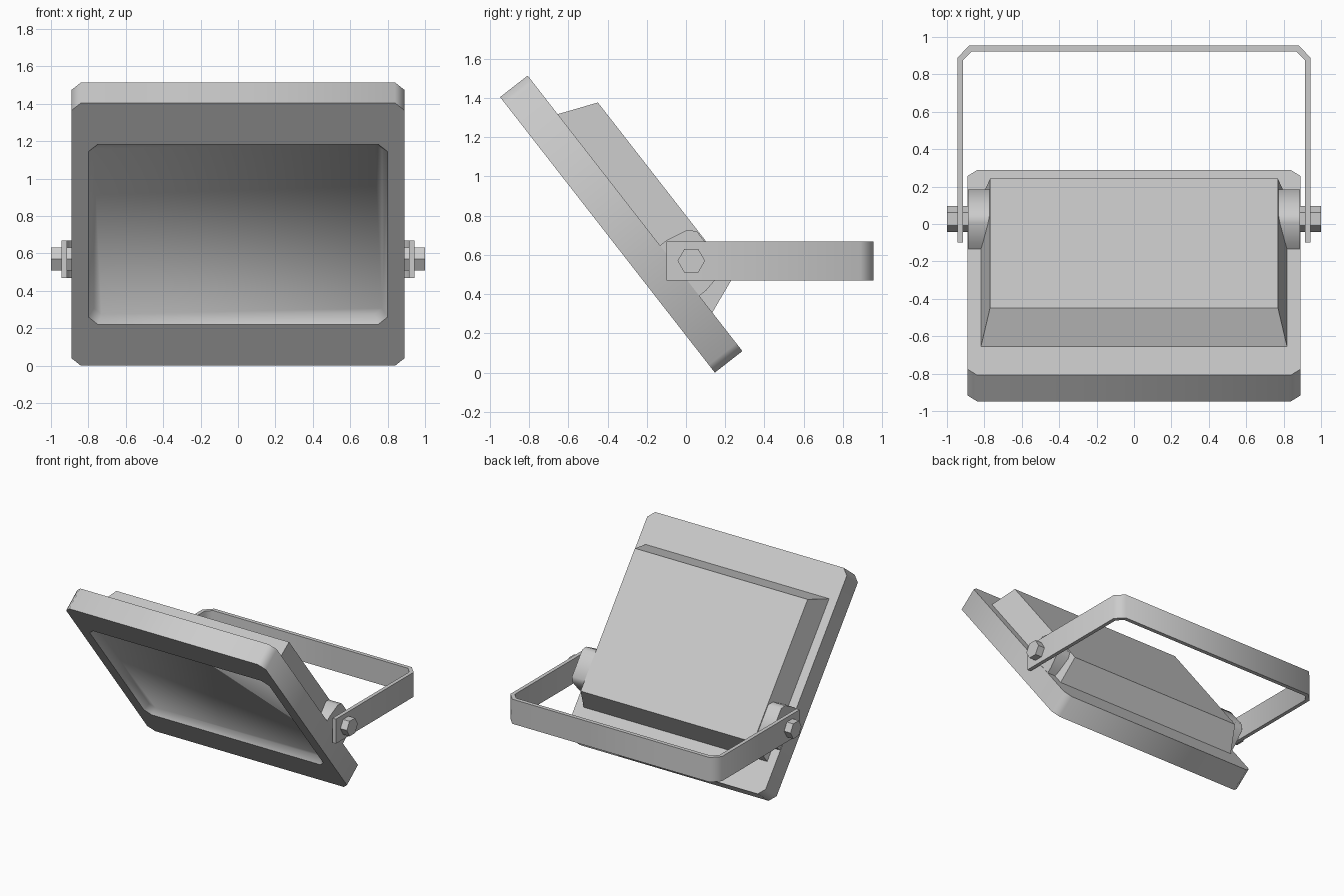
import bpy, bmesh, math
from mathutils import Vector

if "Cube" in bpy.data.objects:
    bpy.data.objects.remove(bpy.data.objects["Cube"])

UP = Vector((0, -0.615, 0.789))      # up along the tilted lamp
BACK = Vector((0, 0.789, 0.615))     # out of the lamp's rear
ORIGIN = Vector((0, 0.147, 0.0))


def tilt(x, a, b):
    return ORIGIN + Vector((x, 0, 0)) + UP * a + BACK * b


def rect(hx, ha, b, c=0.0):
    """Tilted rectangle centred on the lamp, with optional cut corners."""
    mid = 0.89
    if c == 0:
        pts = [(hx, ha), (-hx, ha), (-hx, -ha), (hx, -ha)]
    else:
        pts = [(hx, ha - c), (hx - c, ha), (c - hx, ha), (-hx, ha - c),
               (-hx, c - ha), (c - hx, -ha), (hx - c, -ha), (hx, c - ha)]
    return [tilt(x, mid + a, b) for x, a in pts]


def loft(name, loops, soft_first=False):
    """Solid through matching loops, smooth except at edges over 50 degrees."""
    bm = bmesh.new()
    rings = [[bm.verts.new(p) for p in loop] for loop in loops]
    n = len(rings[0])
    for r, s in zip(rings, rings[1:]):
        for i in range(n):
            j = (i + 1) % n
            bm.faces.new((r[i], r[j], s[j], s[i]))
    bm.faces.new(rings[0])
    bm.faces.new(rings[-1])
    bmesh.ops.recalc_face_normals(bm, faces=bm.faces)
    soft = set(rings[0]) if soft_first else set()
    for f in bm.faces:
        f.smooth = True
    for e in bm.edges:
        touches_soft = any(v in soft for v in e.verts)
        e.smooth = touches_soft or e.calc_face_angle() < math.radians(50)
    me = bpy.data.meshes.new(name)
    bm.to_mesh(me)
    bm.free()
    ob = bpy.data.objects.new(name, me)
    bpy.context.collection.objects.link(ob)
    return ob


# Lamp frame with a shallow, softly shaded recess in front
loft("lamp_frame", [rect(0.77, 0.58, 0.05, 0.04), rect(0.80, 0.61, 0, 0.05),
                    rect(0.89, 0.89, 0, 0.05), rect(0.89, 0.89, 0.178, 0.05)],
     soft_first=True)

# Tapered rear housing
loft("rear_housing", [rect(0.82, 0.644, 0.17), rect(0.77, 0.562, 0.376)])

# Pivot bosses and hex bolts on both sides
boss = [(0.163, 0.17), (0.163, 0.22), (0.14, 0.335), (0.105, 0.37),
        (-0.105, 0.37), (-0.14, 0.335), (-0.163, 0.22), (-0.163, 0.17)]
for side, s in (("left", -1), ("right", 1)):
    loft(side + "_pivot_boss",
         [[tilt(s * x, 0.52 + a, b) for a, b in boss] for x in (0.74, 0.887)])
    loft(side + "_bolt",
         [[Vector((s * x, 0.027 + 0.07 * math.cos(i * math.pi / 3),
                   0.57 + 0.07 * math.sin(i * math.pi / 3))) for i in range(6)]
          for x in (0.87, 1.0)])

# U-shaped mounting bracket
outer = [(0.943, -0.10), (0.943, 0.89), (0.88, 0.955)]
inner = [(0.868, 0.923), (0.913, 0.877), (0.913, -0.10)]
half = inner[::-1]
profile = (outer + [(-x, y) for x, y in outer[::-1]]
           + [(-x, y) for x, y in half] + inner)
loft("mounting_bracket",
     [[Vector((x, y, z)) for x, y in profile] for z in (0.47, 0.668)])
